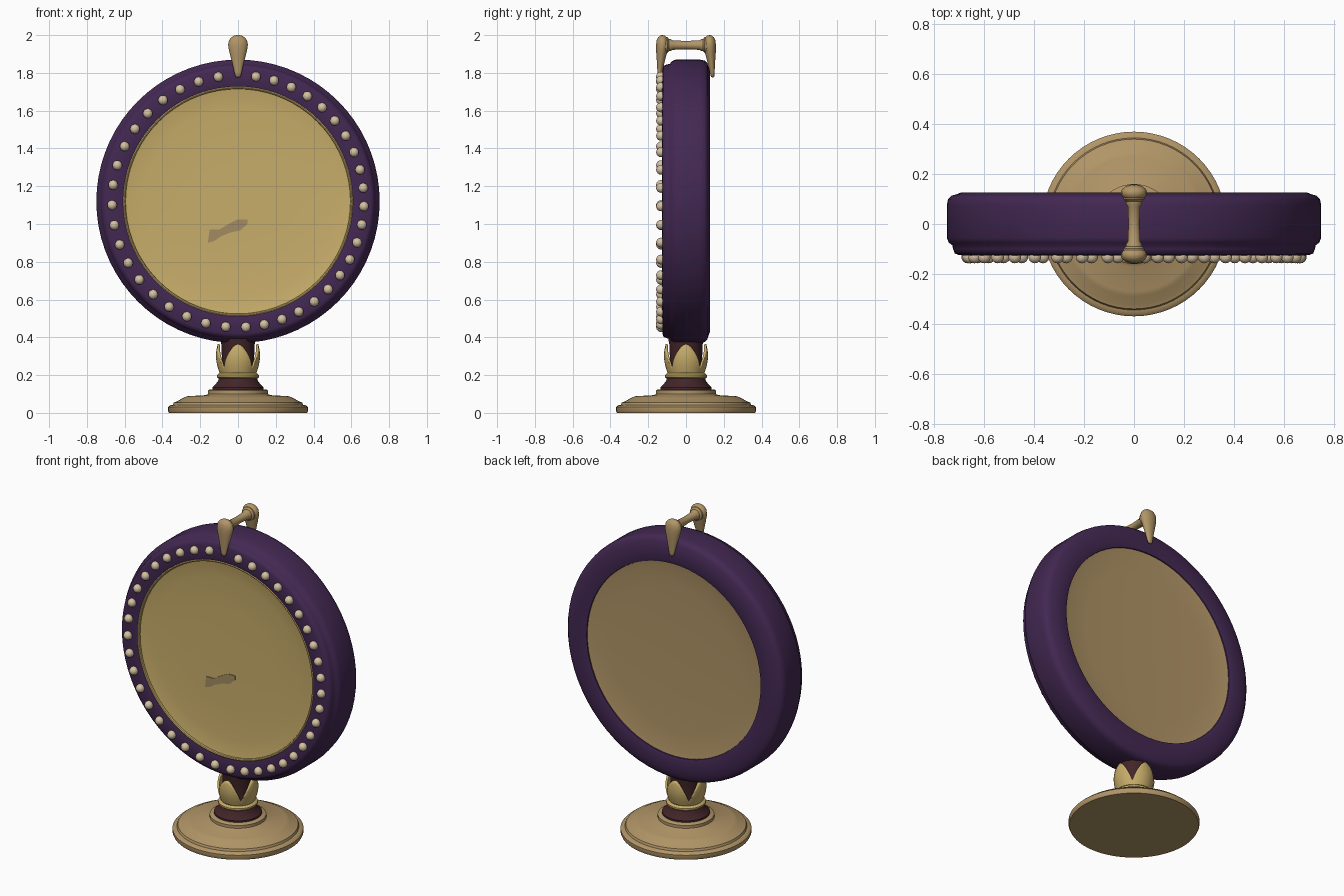
import bpy, bmesh, math
from mathutils import Vector

if "Cube" in bpy.data.objects:
    bpy.data.objects.remove(bpy.data.objects["Cube"])

CZ = 1.12  # height of the round frame's centre


def material(name, rgb):
    m = bpy.data.materials.new(name)
    m.diffuse_color = (*rgb, 1)
    m.use_nodes = True
    m.node_tree.nodes["Principled BSDF"].inputs["Base Color"].default_value = m.diffuse_color
    return m


PURPLE = material("dark purple", (0.056, 0.021, 0.085))
GOLD = material("pale gold", (0.58, 0.42, 0.145))
TAN = material("tan", (0.44, 0.30, 0.135))
BROWN = material("dark brown", (0.055, 0.018, 0.022))
PEARL = material("pearl", (0.66, 0.53, 0.36))
SMUDGE = material("dull gold", (0.36, 0.26, 0.12))


def finish(bm, name, mat, angle=40):
    bmesh.ops.recalc_face_normals(bm, faces=bm.faces)
    me = bpy.data.meshes.new(name)
    bm.to_mesh(me)
    bm.free()
    me.materials.append(mat)
    ob = bpy.data.objects.new(name, me)
    bpy.context.collection.objects.link(ob)
    bpy.ops.object.select_all(action='DESELECT')
    ob.select_set(True)
    bpy.context.view_layer.objects.active = ob
    bpy.ops.object.shade_smooth_by_angle(angle=math.radians(angle))
    return ob


def lathe(name, profile, mat, axis='Z', center=(0, 0, 0), n=64, closed=False, warp=None, angle=40):
    """Revolve (radius, height) points around an axis; radius 0 makes a pole."""
    bm = bmesh.new()
    c = Vector(center)
    rings = []
    for r, h in profile:
        ring = []
        for i in range(1 if r == 0 else n):
            a = 2 * math.pi * i / n
            u, v = r * math.cos(a), r * math.sin(a)
            p = Vector((u, v, h)) if axis == 'Z' else Vector((u, h, v))
            p += c
            ring.append(bm.verts.new(warp(p) if warp else p))
        rings.append(ring)
    pairs = list(zip(rings, rings[1:]))
    if closed:
        pairs.append((rings[-1], rings[0]))
    for A, B in pairs:
        for i in range(n):
            j = (i + 1) % n
            f = [A[i % len(A)], A[j % len(A)], B[j % len(B)], B[i % len(B)]]
            bm.faces.new(list(dict.fromkeys(f)))
    return finish(bm, name, mat, angle)


# Round base with stepped rim
lathe("base", [(0, 0), (0.365, 0), (0.37, 0.01), (0.37, 0.03), (0.36, 0.04), (0.345, 0.042),
               (0.34, 0.055), (0.325, 0.06), (0.29, 0.08), (0.27, 0.088), (0.17, 0.094),
               (0.16, 0.10), (0.16, 0.118), (0.15, 0.125), (0, 0.125)], TAN)

# Dark stem
lathe("stem", [(0, 0.12), (0.135, 0.12), (0.135, 0.135), (0.12, 0.15), (0.105, 0.17), (0.10, 0.19),
               (0.085, 0.21), (0.085, 0.28), (0.088, 0.36), (0.095, 0.40), (0, 0.42)], BROWN)
lathe("stem_collar", [(0, 0.18), (0.10, 0.18), (0.112, 0.19), (0.112, 0.20), (0.10, 0.21), (0, 0.21)], GOLD)

# Four-petal cup around the stem
bm = bmesh.new()
N, M = 64, 8
grid = []
for i in range(N):
    a = 2 * math.pi * i / N
    d = abs(((a / (math.pi / 2) + 0.5) % 1) - 0.5) * 2    # 0 at petal middle, 1 at the gap
    top = 0.235 + 0.13 * (1 - d ** 1.8)
    col = []
    for j in range(M + 1):
        z = 0.20 + (top - 0.20) * j / M
        t = (z - 0.20) / 0.165
        r = 0.094 + 0.02 * math.sin(math.pi * min(1, t * 0.85)) + 0.004 * t
        col.append(bm.verts.new((r * math.cos(a), r * math.sin(a), z)))
    grid.append(col)
for i in range(N):
    A, B = grid[i], grid[(i + 1) % N]
    for j in range(M):
        bm.faces.new((A[j], B[j], B[j + 1], A[j + 1]))
cup = finish(bm, "petal_cup", GOLD)
sol = cup.modifiers.new("thickness", 'SOLIDIFY')
sol.thickness = 0.012

# Purple ring frame
lathe("frame", [(0.597, -0.10), (0.605, -0.122), (0.62, -0.127), (0.70, -0.125), (0.718, -0.118),
                (0.725, -0.10), (0.728, -0.085), (0.742, -0.075), (0.75, -0.055), (0.75, 0.075),
                (0.745, 0.10), (0.732, 0.113), (0.715, 0.118), (0.69, 0.127), (0.62, 0.127),
                (0.60, 0.122), (0.595, 0.10)],
      PURPLE, 'Y', (0, 0, CZ), n=72, closed=True, angle=50)

# Shallow dished panels, front and back, and the thin gold lip
lathe("front_panel", [(0.602, -0.112), (0.57, -0.106), (0.50, -0.099), (0.30, -0.095), (0, -0.094)],
      GOLD, 'Y', (0, 0, CZ), n=72)
lathe("back_panel", [(0.60, 0.116), (0.57, 0.111), (0.45, 0.106), (0.25, 0.102), (0, 0.10)],
      TAN, 'Y', (0, 0, CZ), n=72)
lip = [(0.603 + 0.008 * math.cos(k * math.pi / 4), -0.116 + 0.010 * math.sin(k * math.pi / 4)) for k in range(8)]
lathe("panel_lip", lip, GOLD, 'Y', (0, 0, CZ), n=72, closed=True)

# Small dull mark on the front panel
mark = [(-0.16, 0.90), (-0.125, 0.91), (-0.09, 0.935), (-0.04, 0.955), (0.01, 0.965), (0.05, 1.0),
        (0.05, 1.025), (0.0, 1.025), (-0.05, 1.0), (-0.10, 0.97), (-0.15, 0.97)]
bm = bmesh.new()
front = bm.faces.new([bm.verts.new((x, -0.0985, z)) for x, z in mark])
bmesh.ops.extrude_face_region(bm, geom=[front])
for v in list(bm.verts)[len(mark):]:
    v.co.y += 0.004
finish(bm, "panel_mark", SMUDGE, 20)

# Pearl beads: slightly tighter spacing on the right half
angles = [math.radians(8.2 + 8.41 * k) for k in range(21)]
angles += [-math.radians(9.0 + 9.19 * k) for k in range(19)]
bm = bmesh.new()
for a in angles:
    g = bmesh.ops.create_uvsphere(bm, u_segments=14, v_segments=9, radius=0.026)
    for v in g['verts']:
        v.co += Vector((0.667 * math.sin(a), -0.132, CZ + 0.667 * math.cos(a)))
finish(bm, "pearl_beads", PEARL, 60)

# Top clip: a teardrop on each face joined by a bar
tear = [(0, 1.775), (0.014, 1.78), (0.019, 1.80), (0.030, 1.85), (0.043, 1.90), (0.050, 1.93),
        (0.052, 1.95), (0.048, 1.972), (0.036, 1.988), (0.018, 1.998), (0, 2.0)]
for side, name in ((-1, "front"), (1, "back")):
    def bend(p, s=side):
        t = max(0, min(1, (1.95 - p.z) / 0.17))
        return Vector((p.x, p.y * 0.64 + s * (0.125 + 0.016 * t), p.z))
    lathe("clip_teardrop_" + name, tear, TAN, n=24, warp=bend, angle=60)
lathe("clip_bar", [(0, -0.12), (0.045, -0.12), (0.042, -0.098), (0.032, -0.09), (0.032, -0.082),
                   (0.025, -0.07), (0.022, 0), (0.025, 0.07), (0.032, 0.082), (0.032, 0.09),
                   (0.042, 0.098), (0.045, 0.12), (0, 0.12)],
      TAN, 'Y', (0, 0, 1.947), n=24)
